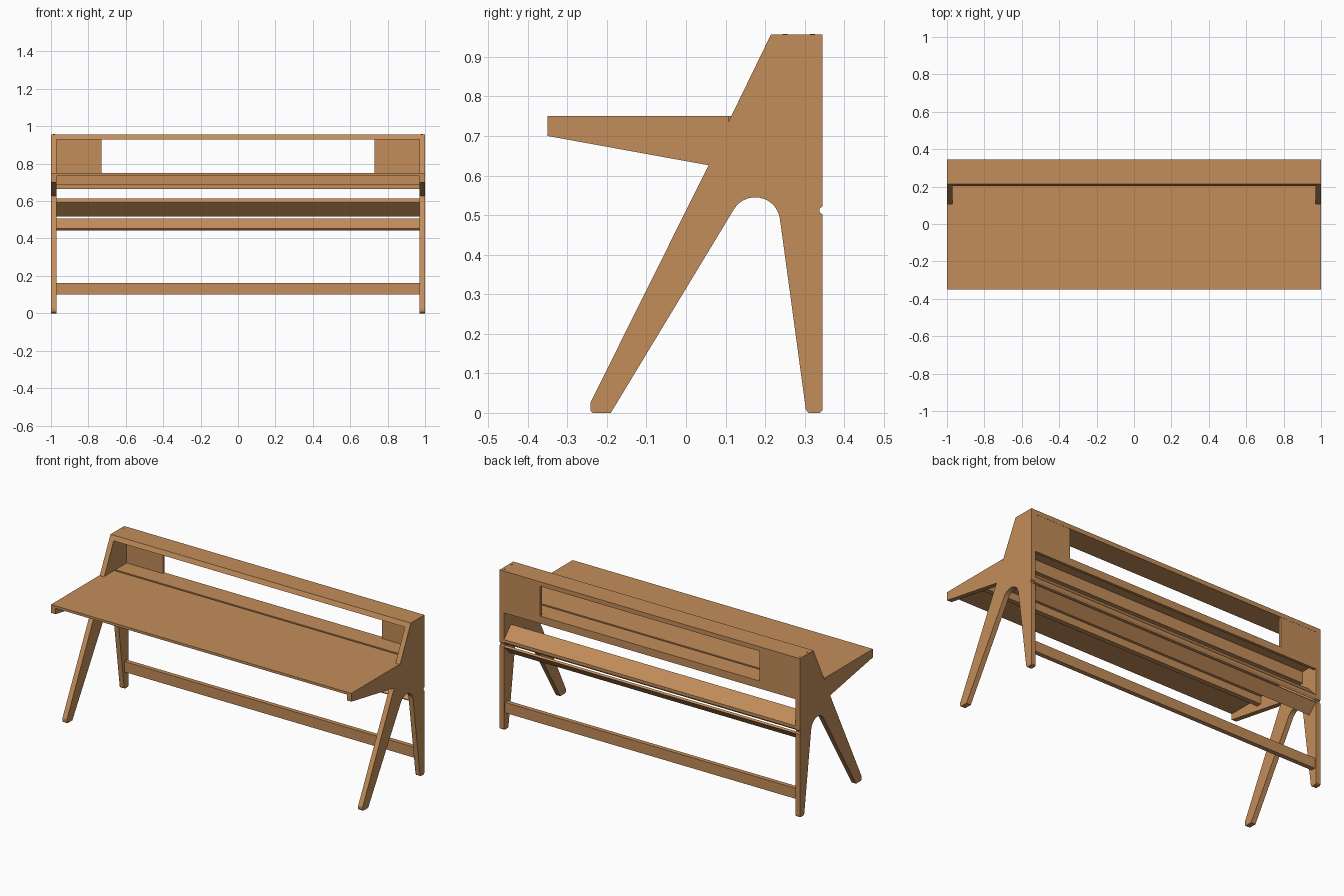
import bpy, bmesh, math

if "Cube" in bpy.data.objects:
    bpy.data.objects.remove(bpy.data.objects["Cube"])

wood = bpy.data.materials.new("oak_wood")
wood.diffuse_color = (0.55, 0.27, 0.103, 1)
wood.use_nodes = True
wood.node_tree.nodes["Principled BSDF"].inputs["Base Color"].default_value = wood.diffuse_color


def prism(name, pts, axis, a, b):
    """Extrude a 2D outline along an axis: x -> (y,z), y -> (x,z), z -> (x,y)."""
    bm = bmesh.new()

    def place(p, d):
        u, v = p
        return {"x": (d, u, v), "y": (u, d, v), "z": (u, v, d)}[axis]

    lo = [bm.verts.new(place(p, a)) for p in pts]
    hi = [bm.verts.new(place(p, b)) for p in pts]
    bm.faces.new(lo)
    bm.faces.new(hi)
    n = len(pts)
    for i in range(n):
        j = (i + 1) % n
        bm.faces.new((lo[i], lo[j], hi[j], hi[i]))
    bmesh.ops.recalc_face_normals(bm, faces=bm.faces)
    me = bpy.data.meshes.new(name)
    bm.to_mesh(me)
    bm.free()
    me.materials.append(wood)
    ob = bpy.data.objects.new(name, me)
    bpy.context.collection.objects.link(ob)
    return ob


def rail(name, y0, y1, z0, z1, half=0.97):
    return prism(name, [(y0, z0), (y1, z0), (y1, z1), (y0, z1)], "x", -half, half)


# Side frames: legs, arch, tapered desk arm and raised back in one outline
arch = [(0.175 + 0.063 * math.cos(math.radians(t)), 0.482 + 0.063 * math.sin(math.radians(t)))
        for t in [8 + 141 * i / 14 for i in range(15)]]
side = [(0.215, 0.957), (0.345, 0.957),
        (0.345, 0.522), (0.337, 0.516), (0.337, 0.508), (0.345, 0.502),
        (0.345, 0.006), (0.339, 0), (0.31, 0), (0.303, 0.008)]
side += arch
side += [(-0.19, 0), (-0.236, 0), (-0.242, 0.006), (-0.242, 0.025), (0.057, 0.626),
         (-0.35, 0.70), (-0.35, 0.735), (0.107, 0.735)]
for s, label in ((-1, "left"), (1, "right")):
    prism(label + "_side_frame", side, "x", s * 0.97, s * 1.0)
    # screw plugs on the top and the outer side
    for y in (0.25, 0.32):
        prism(label + "_top_plug", [(s * 0.984 + 0.006 * math.cos(k * math.pi / 4),
                                     y + 0.006 * math.sin(k * math.pi / 4)) for k in range(8)],
              "z", 0.95, 0.958)
    for y, z in ((0.293, 0.548), (0.306, 0.56), (0.284, 0.46), (0.296, 0.448)):
        prism(label + "_side_plug", [(y + 0.004 * math.cos(k * math.pi / 4),
                                      z + 0.004 * math.sin(k * math.pi / 4)) for k in range(8)],
              "x", s * 0.99, s * 1.0)

# Desktop, notched around the side frames
prism("desktop", [(-1, -0.35), (1, -0.35), (1, 0.108), (0.97, 0.108), (0.97, 0.208),
                  (-0.97, 0.208), (-0.97, 0.108), (-1, 0.108)], "z", 0.735, 0.75)
# Rear shelf behind the groove
rail("rear_shelf", 0.22, 0.327, 0.735, 0.75)
# Rails below the desktop
rail("front_under_rail", -0.14, -0.11, 0.69, 0.735)
rail("rear_under_rail", 0.195, 0.235, 0.665, 0.735)

# Top rail with a sloping front edge
prism("top_rail", [(0.203, 0.93), (0.345, 0.93), (0.345, 0.957), (0.215, 0.957)],
      "x", -0.97, 0.97)
# U-shaped back panel around the window
prism("back_panel", [(-0.97, 0.705), (0.97, 0.705), (0.97, 0.93), (0.73, 0.93), (0.73, 0.75),
                     (-0.73, 0.75), (-0.73, 0.93), (-0.97, 0.93)], "y", 0.327, 0.344)

# Cable tray: two slanted boards meeting near the back edge
prism("tray_upper_board", [(0.336, 0.517), (0.345, 0.53), (0.345, 0.545), (0.28, 0.613), (0.26, 0.592)],
      "x", -0.97, 0.97)
prism("tray_lower_board", [(0.336, 0.508), (0.345, 0.499), (0.29, 0.444), (0.281, 0.453)],
      "x", -0.97, 0.97)

# Foot stretcher between the rear legs
rail("stretcher", 0.308, 0.335, 0.10, 0.163)
